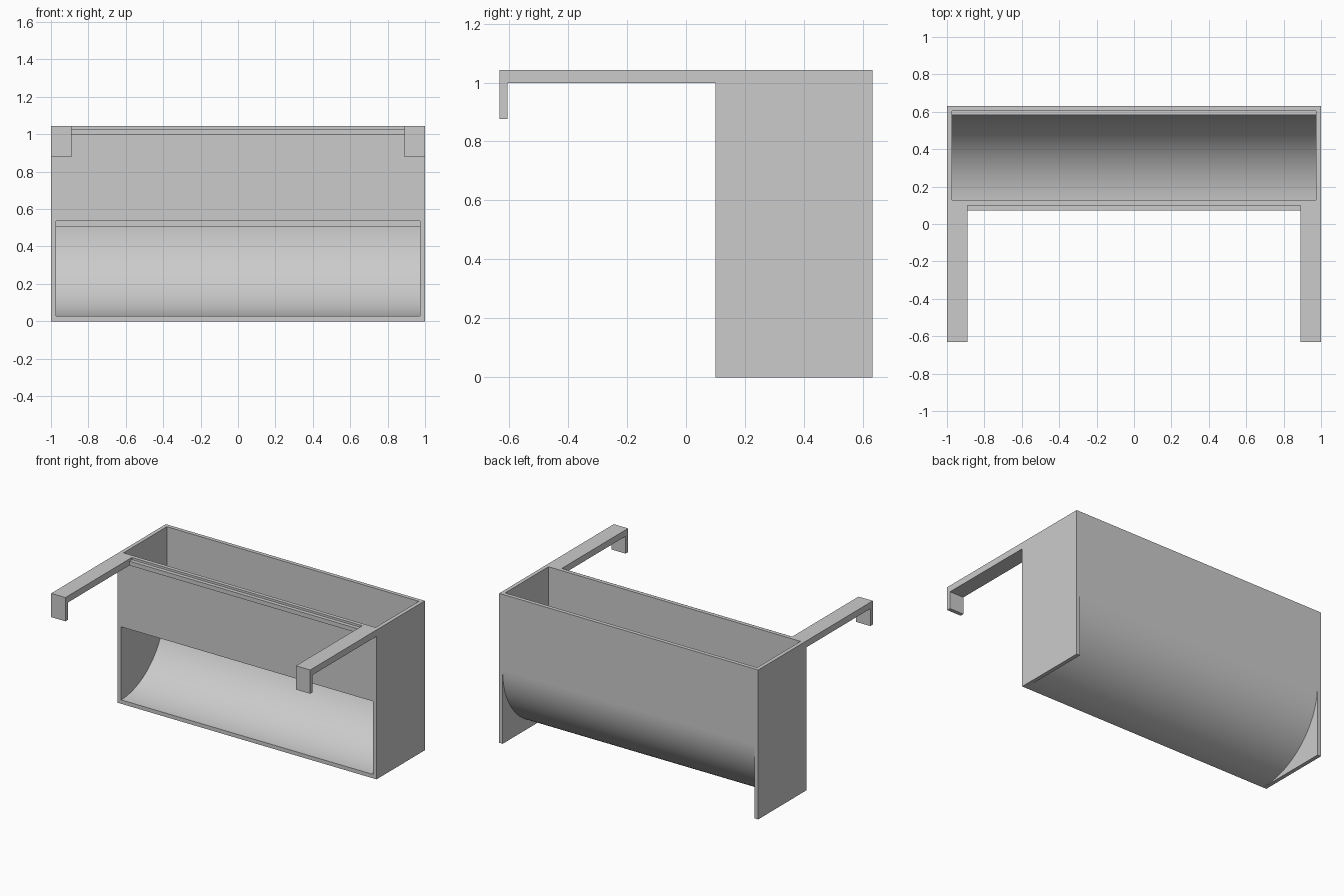
import bpy, bmesh, math

cube = bpy.data.objects.get("Cube")
if cube:
    bpy.data.objects.remove(cube, do_unlink=True)

gray = bpy.data.materials.new("plain_gray")
gray.use_nodes = True
color = (0.6, 0.6, 0.6, 1)
gray.diffuse_color = color
gray.node_tree.nodes["Principled BSDF"].inputs["Base Color"].default_value = color

T = 0.027          # sheet thickness
TOP = 1.043        # rim height
BACK = 0.632       # rear face
FRONT = 0.1        # front face of the bin
INNER = 1 - T      # inside of the end panels
BEND = 0.508       # height where the scoop meets the back wall


def extrude(name, profile, x0, x1, smooth=False):
    """Sweep a (y, z) outline from x0 to x1."""
    bm = bmesh.new()
    face = bm.faces.new([bm.verts.new((x0, y, z)) for y, z in profile])
    geom = bmesh.ops.extrude_face_region(bm, geom=[face])["geom"]
    verts = [g for g in geom if isinstance(g, bmesh.types.BMVert)]
    bmesh.ops.translate(bm, verts=verts, vec=(x1 - x0, 0, 0))
    bmesh.ops.recalc_face_normals(bm, faces=bm.faces)
    mesh = bpy.data.meshes.new(name)
    bm.to_mesh(mesh)
    bm.free()
    mesh.materials.append(gray)
    obj = bpy.data.objects.new(name, mesh)
    bpy.context.collection.objects.link(obj)
    if smooth:
        bpy.ops.object.select_all(action='DESELECT')
        obj.select_set(True)
        bpy.context.view_layer.objects.active = obj
        bpy.ops.object.shade_smooth_by_angle(angle=math.radians(30))
    return obj


def rect(y0, y1, z0, z1):
    return [(y0, z0), (y1, z0), (y1, z1), (y0, z1)]


def arc(ry, rz, steps=40):
    """Quarter arc from the back wall down to the front lip."""
    angles = [math.pi / 2 * i / steps for i in range(steps + 1)]
    return [(FRONT + ry * math.cos(a), BEND - rz * math.sin(a)) for a in angles]


# End panels and hanging arms with hooks
arm = [(-BACK, 0.877), (-BACK + T, 0.877), (-BACK + T, 0.998),
       (FRONT, 0.998), (FRONT, TOP), (-BACK, TOP)]
for side, s in (("left", 1), ("right", -1)):
    extrude(side + "_end_panel", rect(FRONT, BACK, 0, TOP), s * INNER, s)
    extrude(side + "_hook_arm", arm, s * 0.89, s)

# Walls of the open-topped bin
extrude("front_wall", rect(FRONT, FRONT + T, 0.537, TOP), -INNER, INNER)
extrude("back_wall", rect(BACK - T, BACK, BEND, TOP), -INNER, INNER)

# Ledge strip between the arms
extrude("front_ledge", rect(FRONT - T, FRONT, 0.998, 1.028), -0.89, 0.89)

# Curved scoop floor, thicker where it carries the back wall
outer = arc(BACK - FRONT, BEND)
inner = arc(BACK - FRONT - 1.8 * T, BEND - T)
extrude("scoop_floor", outer + inner[::-1], -INNER, INNER, smooth=True)
